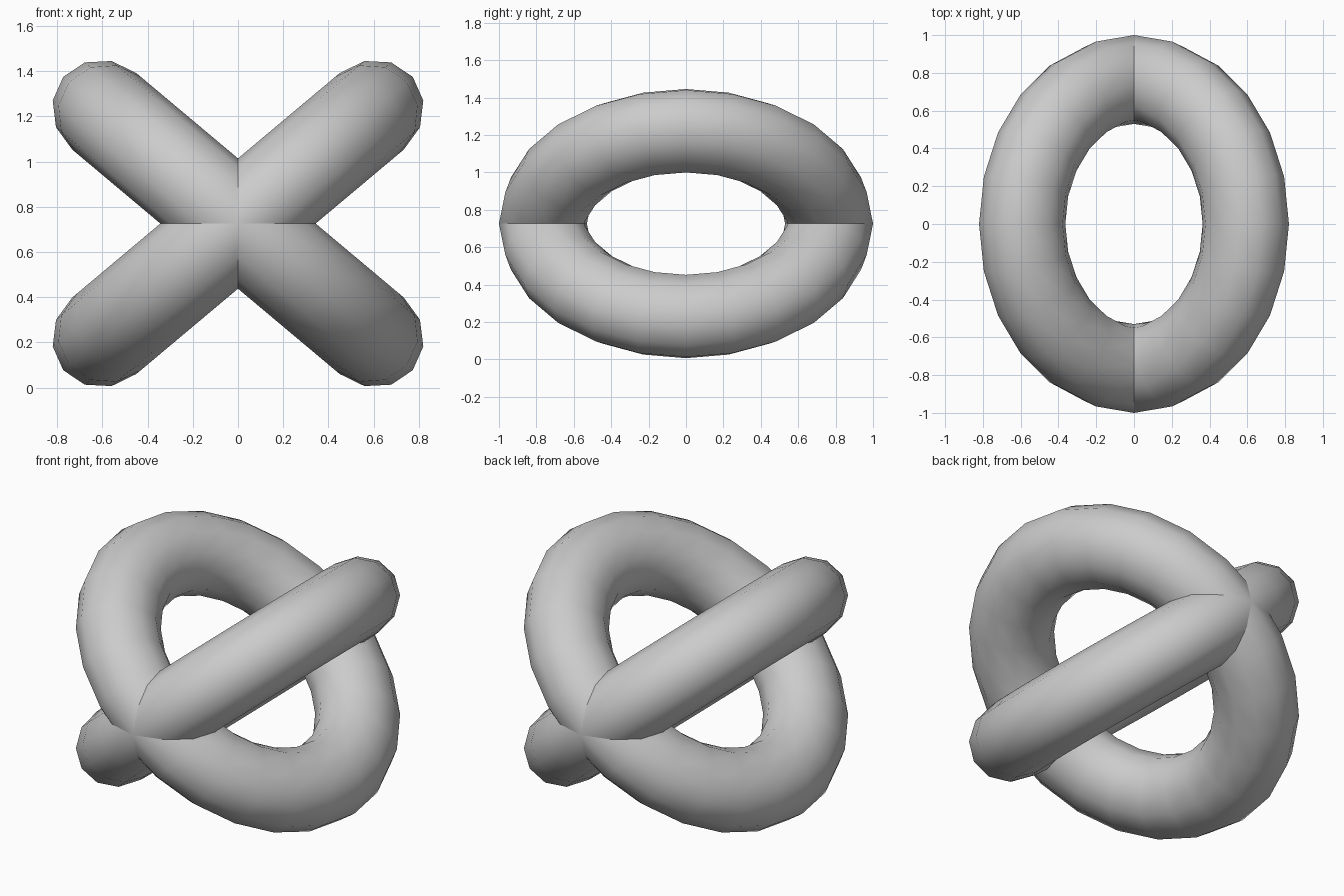
import bpy, math

if "Cube" in bpy.data.objects:
    bpy.data.objects.remove(bpy.data.objects["Cube"])


def add_ring(name, tilt):
    # Slightly flattened ring, tilted about the y axis
    bpy.ops.mesh.primitive_torus_add(
        major_segments=24, minor_segments=12,
        major_radius=0.765, minor_radius=0.235,
        location=(0, 0, 0.726), rotation=(0, math.radians(tilt), 0))
    ring = bpy.context.object
    ring.name = name
    ring.scale = (1.01, 1.0, 0.94)
    bpy.ops.object.transform_apply(location=False, rotation=False, scale=True)
    bpy.ops.object.shade_smooth()


# Two identical rings crossing along the y axis
add_ring("rising_ring", -40)
add_ring("falling_ring", 40)
